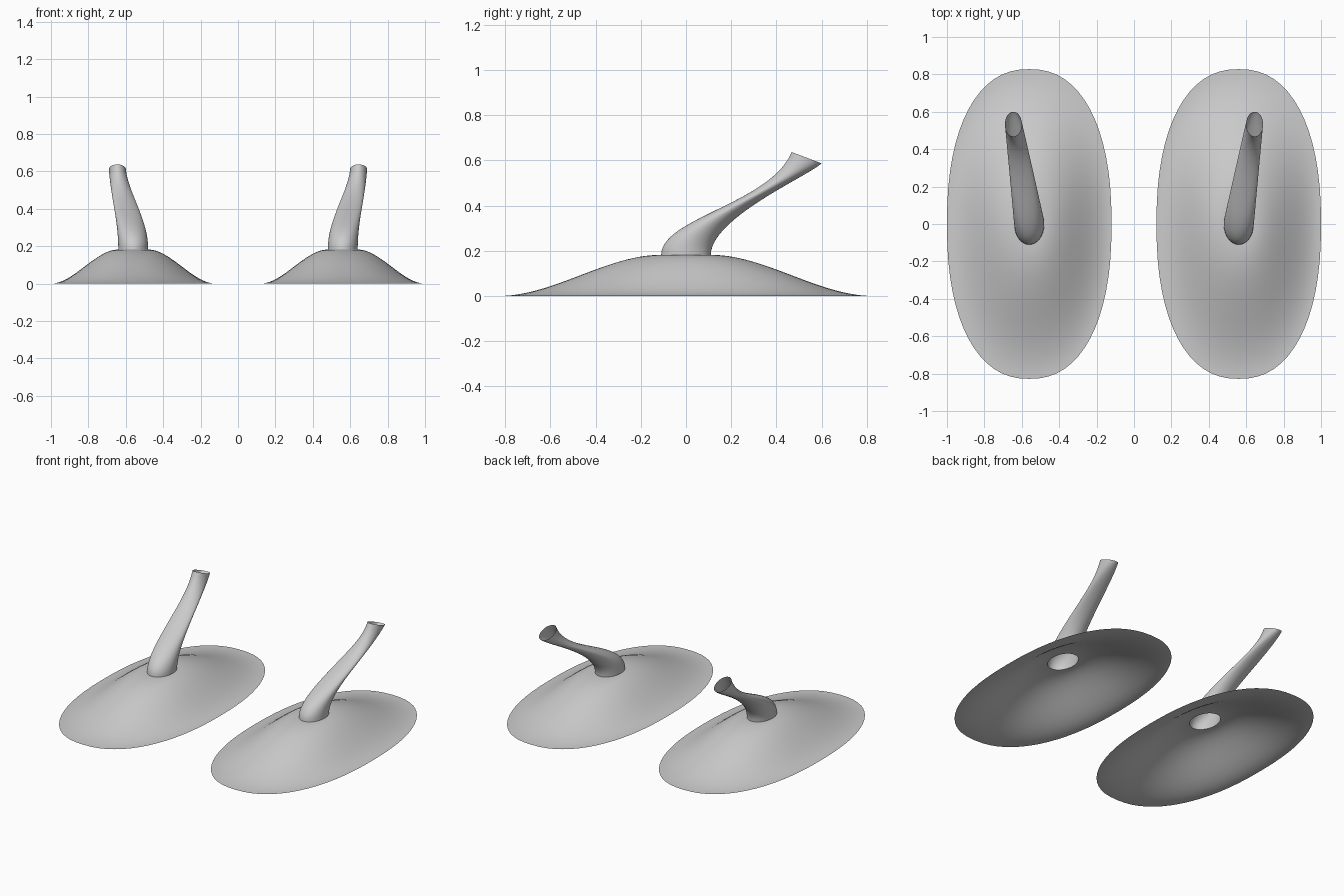
import bpy, bmesh
from math import sin, cos, pi, copysign

if "Cube" in bpy.data.objects:
    bpy.data.objects.remove(bpy.data.objects["Cube"])

SEG = 64
CX = 0.56  # x centre of one shell


def lerp(a, b, t):
    return a + (b - a) * t


def bezier(p, t):
    u = 1 - t
    return u**3 * p[0] + 3 * u * u * t * p[1] + 3 * u * t * t * p[2] + t**3 * p[3]


def loft(name, ring, steps):
    """Bridge rings ring(t, angle) for t in 0..1 into an open surface, mirrored in x."""
    bm = bmesh.new()
    rows = [[bm.verts.new(ring(i / steps, 2 * pi * j / SEG)) for j in range(SEG)]
            for i in range(steps + 1)]
    for a, b in zip(rows, rows[1:]):
        for j in range(SEG):
            k = (j + 1) % SEG
            f = bm.faces.new((a[j], a[k], b[k], b[j]))
            f.smooth = True
    me = bpy.data.meshes.new(name)
    bm.to_mesh(me)
    bm.free()
    ob = bpy.data.objects.new(name, me)
    bpy.context.collection.objects.link(ob)
    mod = ob.modifiers.new("Mirror", 'MIRROR')
    mod.use_axis[0] = True
    mod.use_mirror_merge = False
    return ob


# Bell-shaped oval base with a hole at the top (rim first, hole last)
def base_ring(t, a):
    s = 1 - t
    e = 2 / lerp(2.0, 2.3, s)
    c, d = cos(a), sin(a)
    x = lerp(0.08, 0.44, s) * copysign(abs(c)**e, c)
    y = lerp(0.11, 0.828, s) * copysign(abs(d)**e, d)
    return (CX + x, y, 0.182 * (1 - 3 * s * s + 2 * s**3))


# Curved hollow stem: edge curves are blended around the section
INNER_X, OUTER_X = (0.48, 0.48, 0.582, 0.60), (0.64, 0.64, 0.682, 0.69)
FRONT_Y, BACK_Y = (-0.11, -0.11, 0.375, 0.468), (0.11, 0.11, 0.54, 0.60)
FRONT_Z, BACK_Z = (0.182, 0.345, 0.41, 0.637), (0.182, 0.345, 0.53, 0.587)


def stem_ring(t, a):
    u, v = (1 + cos(a)) / 2, (1 + sin(a)) / 2
    return (lerp(bezier(INNER_X, t), bezier(OUTER_X, t), u),
            lerp(bezier(FRONT_Y, t), bezier(BACK_Y, t), v),
            lerp(bezier(FRONT_Z, t), bezier(BACK_Z, t), v))


loft("oval_base", base_ring, 28)
loft("curved_stem", stem_ring, 28)
